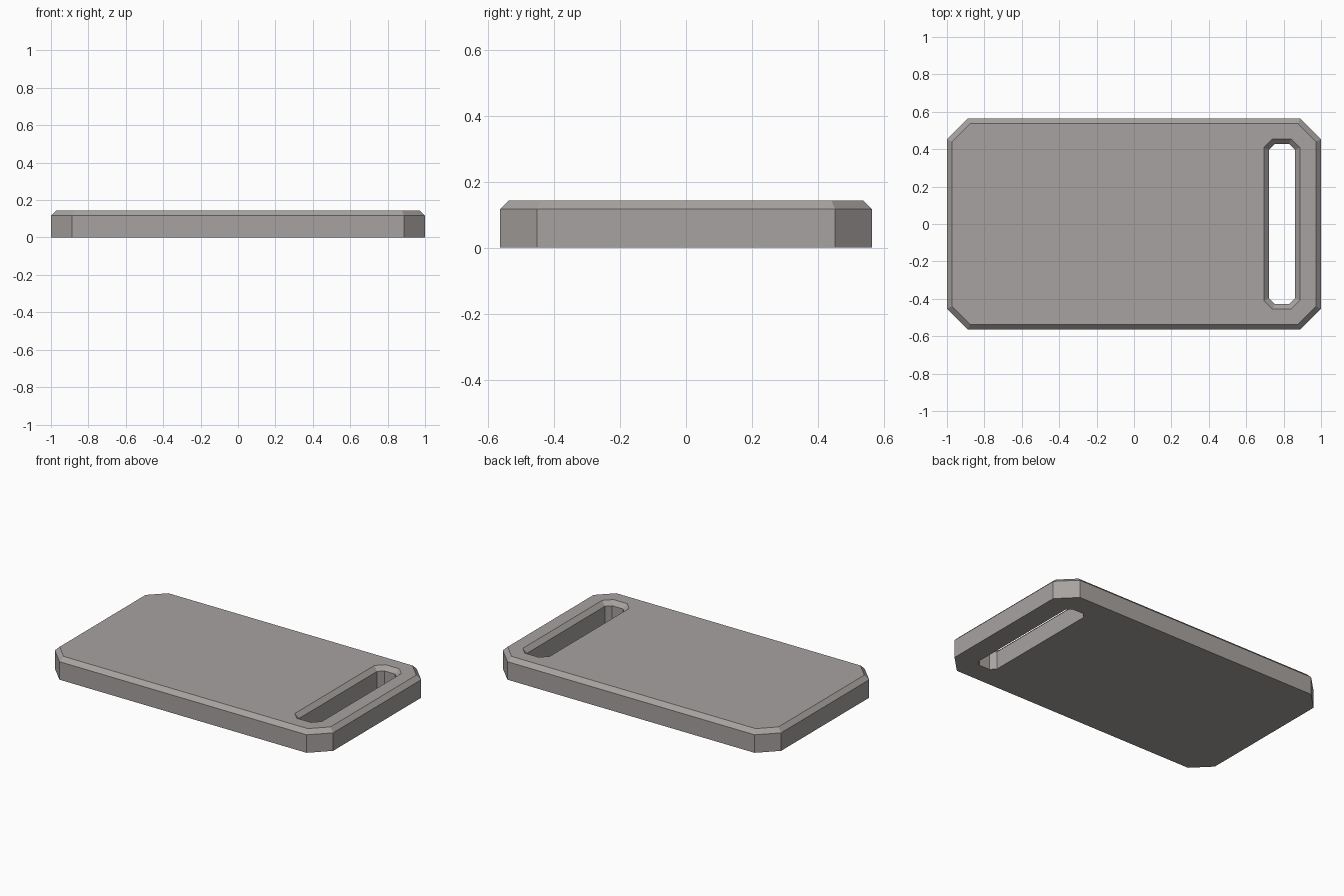
import bpy, bmesh, math

if "Cube" in bpy.data.objects:
    bpy.data.objects.remove(bpy.data.objects["Cube"])

HALF_X, HALF_Y, HEIGHT = 1.0, 0.564, 0.144
BEVEL = 0.027
SLOT_X, SLOT_HX, SLOT_HY = 0.791, 0.097, 0.455   # slot opening at the top face


def octagon(bm, cx, hx, hy, c, z):
    """Ring of a rectangle with corners cut by c."""
    pts = [(hx, -hy + c), (hx, hy - c), (hx - c, hy), (-hx + c, hy),
           (-hx, hy - c), (-hx, -hy + c), (-hx + c, -hy), (hx - c, -hy)]
    return [bm.verts.new((cx + x, y, z)) for x, y in pts]


bm = bmesh.new()
low = HEIGHT - BEVEL
shrink = BEVEL * (2 - 2 * math.tan(math.radians(22.5))) / 2 * 1.0  # parallel inset of cut corners
cut, slot_cut = 0.112, 0.047
ihx, ihy = SLOT_HX - BEVEL, SLOT_HY - BEVEL

# Outer wall, top bevel, top face, slot bevel, slot wall, underside
rings = [
    octagon(bm, 0, HALF_X, HALF_Y, cut, 0),
    octagon(bm, 0, HALF_X, HALF_Y, cut, low),
    octagon(bm, 0, HALF_X - BEVEL, HALF_Y - BEVEL, cut - shrink, HEIGHT),
    octagon(bm, SLOT_X, SLOT_HX, SLOT_HY, slot_cut, HEIGHT),
    octagon(bm, SLOT_X, ihx, ihy, slot_cut - shrink, low),
    octagon(bm, SLOT_X, ihx, ihy, slot_cut - shrink, 0),
]
for k, a in enumerate(rings):
    b = rings[(k + 1) % len(rings)]
    for i in range(8):
        j = (i + 1) % 8
        bm.faces.new((a[i], a[j], b[j], b[i]))
bmesh.ops.recalc_face_normals(bm, faces=bm.faces)

mesh = bpy.data.meshes.new("cutting_board")
bm.to_mesh(mesh)
bm.free()

# Single warm grey
mat = bpy.data.materials.new("warm_grey")
mat.diffuse_color = (0.39, 0.365, 0.355, 1)
mat.use_nodes = True
mat.node_tree.nodes["Principled BSDF"].inputs["Base Color"].default_value = mat.diffuse_color
mesh.materials.append(mat)

board = bpy.data.objects.new("cutting_board", mesh)
bpy.context.collection.objects.link(board)
